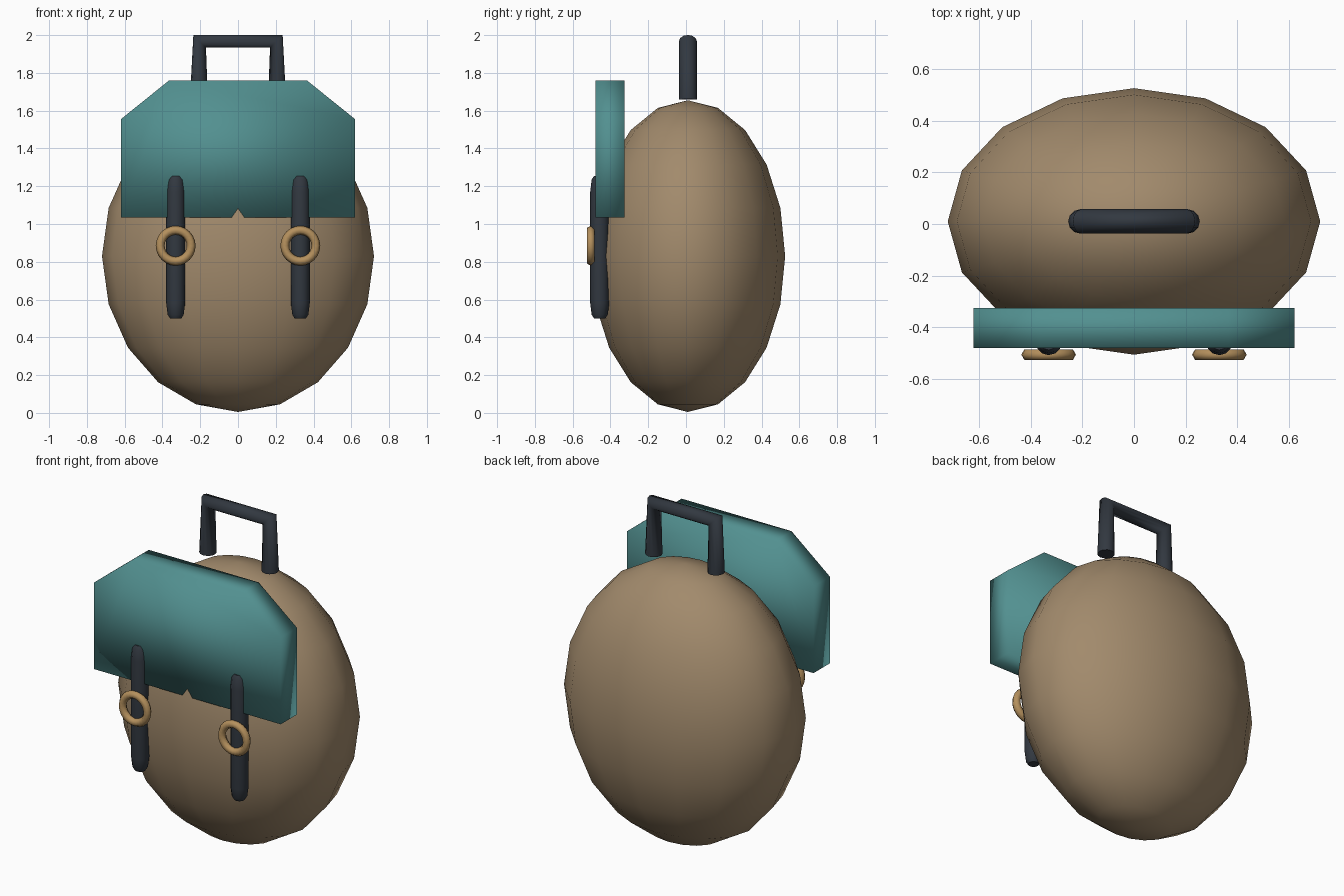
import bpy, bmesh, math

if "Cube" in bpy.data.objects:
    bpy.data.objects.remove(bpy.data.objects["Cube"])


def material(name, rgb):
    m = bpy.data.materials.new(name)
    m.diffuse_color = (*rgb, 1)
    m.use_nodes = True
    m.node_tree.nodes["Principled BSDF"].inputs["Base Color"].default_value = m.diffuse_color
    return m


TAN = material("tan canvas", (0.36, 0.255, 0.15))
TEAL = material("teal canvas", (0.085, 0.28, 0.28))
DARK = material("dark leather", (0.032, 0.04, 0.052))
BRASS = material("brass", (0.46, 0.28, 0.11))


def finish(obj, name, mat):
    obj.name = name
    obj.data.materials.clear()
    obj.data.materials.append(mat)
    if obj.type == 'MESH':
        obj.data.shade_smooth()
    return obj


def tube(name, points, radius, mat, radii=None):
    """Mitred round tube along a polyline, with closed ends."""
    cu = bpy.data.curves.new(name, 'CURVE')
    cu.dimensions = '3D'
    cu.bevel_depth = radius
    cu.bevel_resolution = 4
    cu.use_fill_caps = True
    sp = cu.splines.new('POLY')
    sp.points.add(len(points) - 1)
    for i, (pt, co) in enumerate(zip(sp.points, points)):
        pt.co = (*co, 1)
        pt.radius = radii[i] if radii else 1
    obj = bpy.data.objects.new(name, cu)
    bpy.context.collection.objects.link(obj)
    return finish(obj, name, mat)


# Egg-shaped bag body
bpy.ops.mesh.primitive_uv_sphere_add(segments=16, ring_count=10, radius=1,
                                     location=(0, 0.01, 0.83))
body = bpy.context.object
body.scale = (0.72, 0.515, 0.825)
finish(body, "bag_body", TAN)

# Flap: outline with clipped top corners, extruded backwards
half = [(0.62, 1.035), (0.62, 1.555), (0.365, 1.76)]
outline = half + [(-x, z) for x, z in reversed(half)]
bm = bmesh.new()
front = bm.faces.new([bm.verts.new((x, -0.48, z)) for x, z in outline])
ext = bmesh.ops.extrude_face_region(bm, geom=[front], use_keep_orig=True)
for v in ext["geom"]:
    if isinstance(v, bmesh.types.BMVert):
        v.co.y = -0.325
bmesh.ops.recalc_face_normals(bm, faces=bm.faces)
me = bpy.data.meshes.new("flap")
bm.to_mesh(me)
bm.free()
flap = bpy.data.objects.new("flap", me)
bpy.context.collection.objects.link(flap)
finish(flap, "flap", TEAL)

# Carry handle
tube("carry_handle", [(-0.207, 0.01, 1.66), (-0.203, 0.01, 1.967),
                      (0.203, 0.01, 1.967), (0.207, 0.01, 1.66)], 0.0475, DARK)

# Straps with rounded ends, and ring buckles
strap_z = [0.5, 0.52, 0.58, 1.17, 1.235, 1.255]
strap_r = [0.6, 0.85, 1, 1, 0.85, 0.6]
for side, sx in (("left", -1), ("right", 1)):
    x = 0.33 * sx
    tube(side + "_strap", [(x, -0.457, z) for z in strap_z], 0.05, DARK, strap_r)
    bpy.ops.mesh.primitive_torus_add(major_radius=0.082, minor_radius=0.0235,
                                     major_segments=24, minor_segments=6,
                                     location=(x, -0.505, 0.885),
                                     rotation=(math.pi / 2, 0, 0))
    finish(bpy.context.object, side + "_buckle", BRASS)
